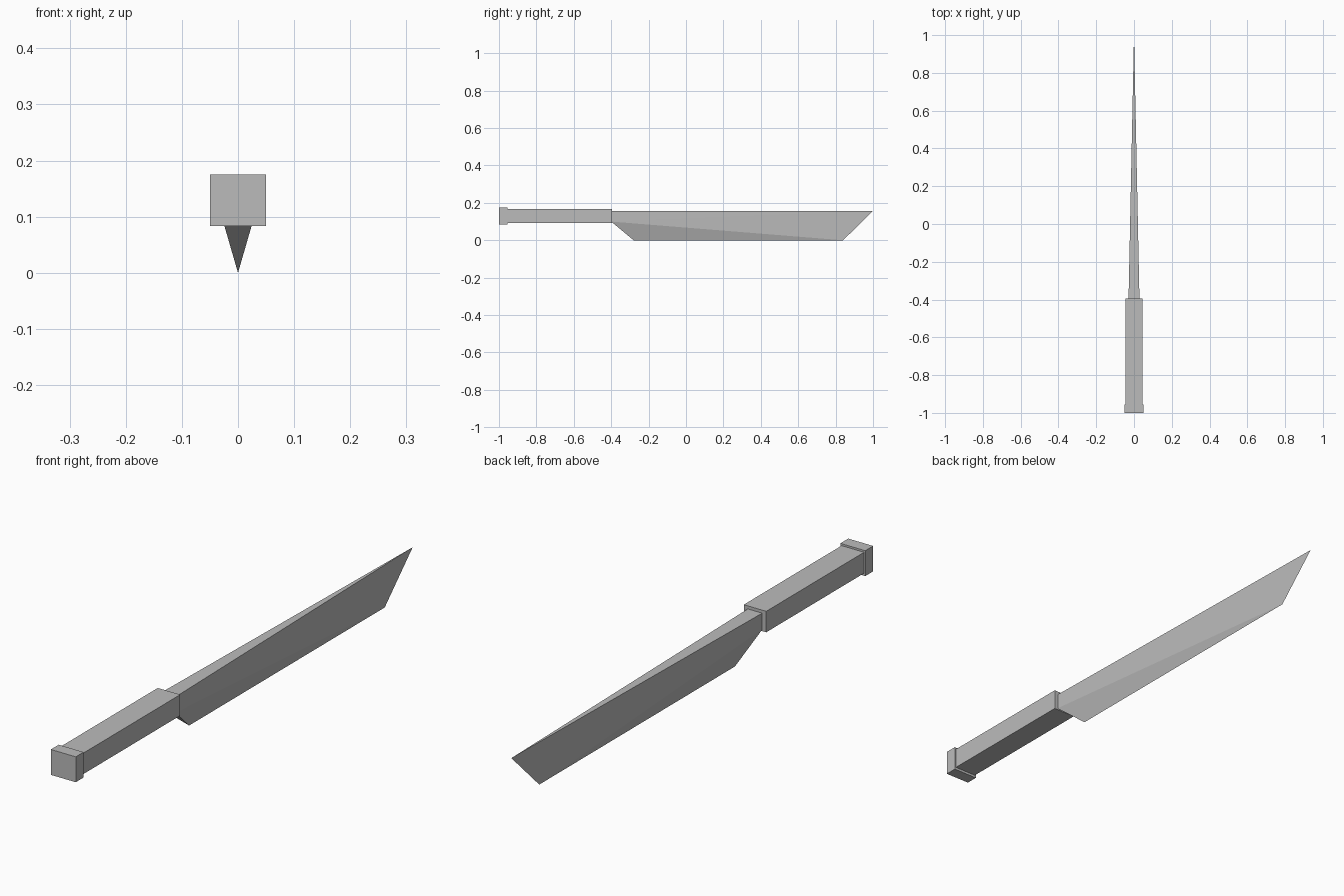
import bpy
import bmesh

if "Cube" in bpy.data.objects:
    bpy.data.objects.remove(bpy.data.objects["Cube"], do_unlink=True)

# One plain grey for the whole knife
grey = bpy.data.materials.new("plain grey")
grey.use_nodes = True
colour = (0.5, 0.5, 0.5, 1)
grey.diffuse_color = colour
grey.node_tree.nodes["Principled BSDF"].inputs["Base Color"].default_value = colour


def add_object(name, bm):
    bmesh.ops.recalc_face_normals(bm, faces=bm.faces)
    mesh = bpy.data.meshes.new(name)
    bm.to_mesh(mesh)
    bm.free()
    mesh.materials.append(grey)
    obj = bpy.data.objects.new(name, mesh)
    bpy.context.collection.objects.link(obj)
    return obj


def add_box(name, half_width, y0, y1, z0, z1):
    bm = bmesh.new()
    bmesh.ops.create_cube(bm, size=1)
    bmesh.ops.scale(bm, vec=(2 * half_width, y1 - y0, z1 - z0), verts=bm.verts)
    bmesh.ops.translate(bm, vec=(0, (y0 + y1) / 2, (z0 + z1) / 2), verts=bm.verts)
    return add_object(name, bm)


# Square handle and its slightly wider end cap
add_box("handle", 0.045, -0.96, -0.395, 0.092, 0.168)
add_box("pommel", 0.05, -1.0, -0.955, 0.083, 0.175)

# Wedge blade: thick at the spine by the handle, thinning to the edge and tip
bm = bmesh.new()
half = 0.029
spine_l, spine_r = (bm.verts.new((x, -0.4, 0.157)) for x in (half, -half))
heel_l, heel_r = (bm.verts.new((x, -0.4, 0.1)) for x in (half, -half))
edge_start = bm.verts.new((0, -0.28, 0))
edge_end = bm.verts.new((0, 0.84, 0))
tip = bm.verts.new((0, 1.0, 0.157))
for spine, heel in ((spine_l, heel_l), (spine_r, heel_r)):
    bm.faces.new((spine, heel, tip))
    bm.faces.new((heel, edge_end, tip))
    bm.faces.new((heel, edge_start, edge_end))
bm.faces.new((spine_l, spine_r, tip))
bm.faces.new((spine_l, heel_l, heel_r, spine_r))
bm.faces.new((heel_l, edge_start, heel_r))
add_object("blade", bm)
